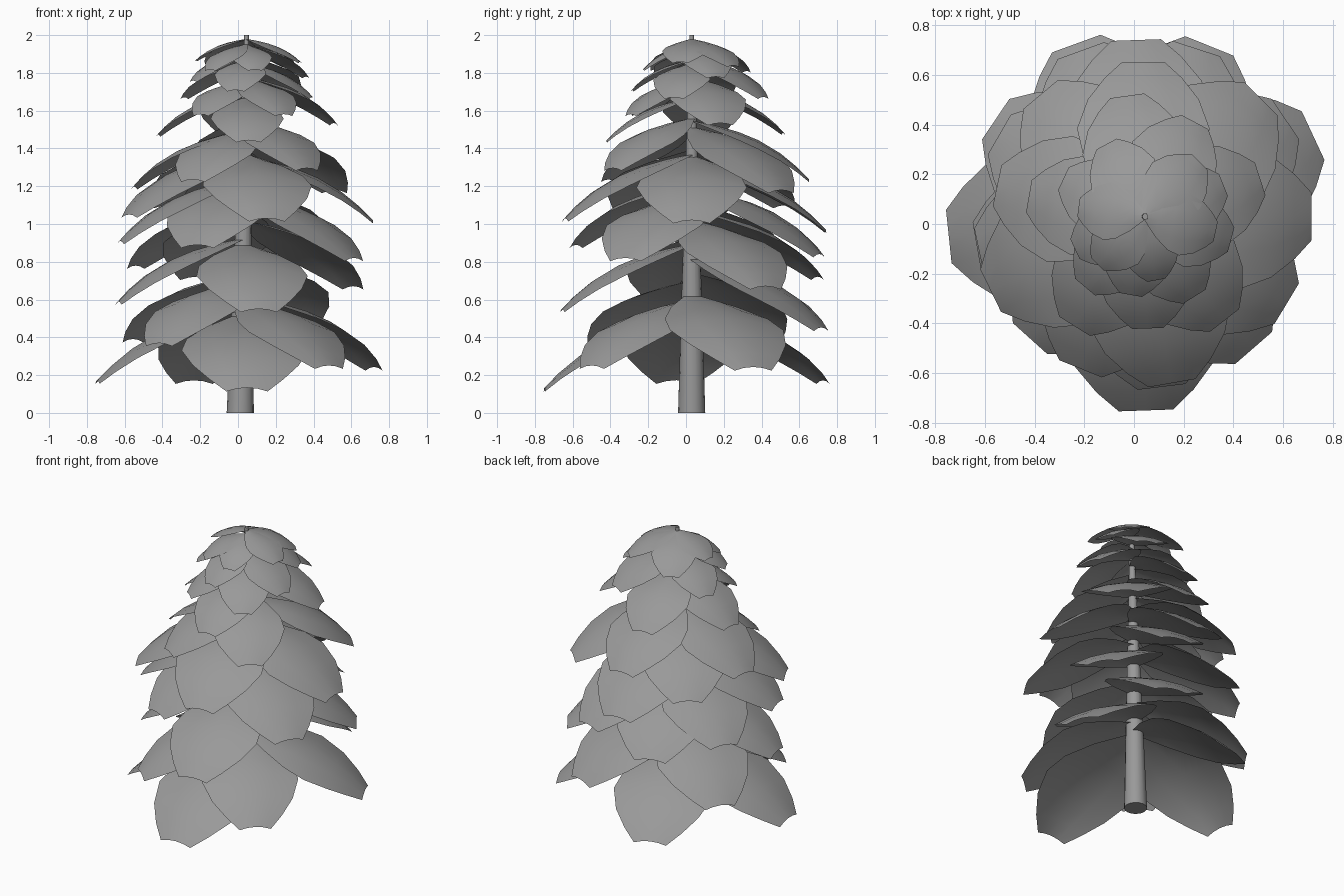
import bpy, bmesh, math
from mathutils import Matrix, Vector

cube = bpy.data.objects.get("Cube")
if cube:
    bpy.data.objects.remove(cube, do_unlink=True)

grey = bpy.data.materials.new("plain grey")
grey.use_nodes = True
colour = (0.32, 0.32, 0.32, 1)
grey.diffuse_color = colour
grey.node_tree.nodes["Principled BSDF"].inputs["Base Color"].default_value = colour

BASE = Vector((0.012, 0.03, 0))     # trunk foot
TOP = Vector((0.045, 0.03, 2))      # trunk tip


def add_object(name, bm):
    """Turn a bmesh into a smooth shaded object with the shared material."""
    mesh = bpy.data.meshes.new(name)
    bm.to_mesh(mesh)
    bm.free()
    mesh.materials.append(grey)
    obj = bpy.data.objects.new(name, mesh)
    bpy.context.scene.collection.objects.link(obj)
    bpy.ops.object.select_all(action="DESELECT")
    obj.select_set(True)
    bpy.context.view_layer.objects.active = obj
    bpy.ops.object.shade_smooth_by_angle(angle=math.radians(50))
    return obj


# Tapering, slightly leaning trunk
bm = bmesh.new()
bmesh.ops.create_cone(bm, cap_ends=True, segments=16,
                      radius1=0.072, radius2=0.012, depth=2)
for v in bm.verts:
    v.co.z += 1
    v.co += BASE.lerp(TOP, v.co.z / 2).to_2d().to_3d()
add_object("trunk", bm)

# Outline of one bough: (fraction of length, half width as fraction of length)
OUTLINE = [(0, .05), (.2, .25), (.4, .39), (.57, .43),
           (.76, .36), (.9, .25), (1, .14)]
ACROSS = (-1, -.5, 0, .5, 1)


def add_bough(name, angle, length, tip_z):
    """Arched sheet, gently sloped at the trunk and bending down to its tip."""
    attach_z = min(tip_z + 0.53 * length, 1.98)
    drop = attach_z - tip_z - 0.03 * length
    foot = BASE.lerp(TOP, attach_z / 2)
    bm = bmesh.new()
    rows = []
    for t, half in OUTLINE:
        row = []
        for s in ACROSS:
            bend = drop * (0.4 * t + 0.6 * t ** 3)
            sag = 0.18 * length * half * s * s
            row.append(bm.verts.new((t * length, s * half * length,
                                     -bend - sag)))
        rows.append(row)
    for a, b in zip(rows, rows[1:]):
        for i in range(len(ACROSS) - 1):
            bm.faces.new((a[i], b[i], b[i + 1], a[i + 1]))
    bm.transform(Matrix.Translation(foot)
                 @ Matrix.Rotation(math.radians(angle), 4, "Z"))
    add_object(name, bm)


# Boughs of each tier: (heading in degrees, length, tip height)
TIERS = {
    "bottom": [(-88, .78, .11), (186, .77, .15), (110, .74, .15),
               (25, .77, .22), (-49, .7, .23)],
    "low": [(228, .66, .35), (146, .7, .37), (68, .74, .43),
            (-83, .69, .53), (190, .67, .57), (34, .7, .65), (110, .71, .7)],
    "middle": [(150, .66, .76), (-31, .68, .8), (72, .71, .82),
               (248, .66, .87), (192, .67, .89), (92, .71, .95), (0, .68, 1)],
    "upper": [(-80, .68, 1.01), (206, .68, 1.03), (130, .64, 1.08),
              (45, .67, 1.16), (168, .6, 1.18), (90, .62, 1.22),
              (-52, .53, 1.28), (238, .52, 1.22)],
    "high": [(-88, .45, 1.43), (170, .47, 1.46), (98, .49, 1.47),
             (18, .49, 1.52), (-58, .38, 1.57), (230, .37, 1.57)],
    "crown": [(62, .43, 1.66), (155, .36, 1.66), (-100, .32, 1.7),
              (-15, .36, 1.66), (205, .31, 1.75), (22, .34, 1.77)],
    "top": [(-80, .26, 1.81), (45, .31, 1.83), (-12, .29, 1.85),
            (172, .27, 1.86), (225, .27, 1.81), (118, .33, 1.8)],
}
for tier, boughs in TIERS.items():
    for n, (angle, length, tip_z) in enumerate(boughs, 1):
        add_bough(f"{tier}_bough_{n}", angle, length, tip_z)
